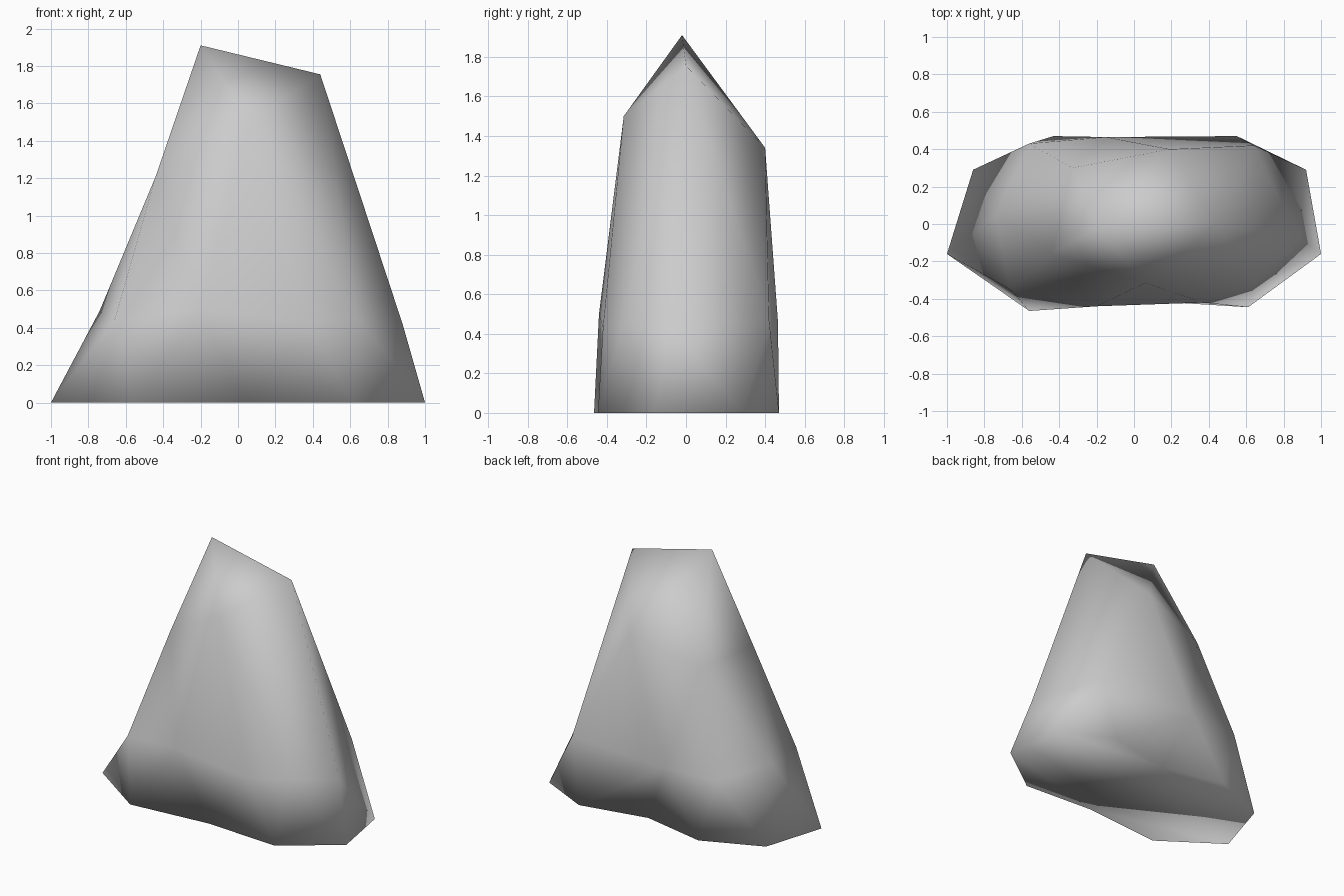
import bpy
import bmesh
from mathutils import Vector

if "Cube" in bpy.data.objects:
    bpy.data.objects.remove(bpy.data.objects["Cube"], do_unlink=True)

# Foot outline on the ground, with a shallow dent at front and back
foot = [(-1, -.16), (-.56, -.465), (.05, -.41), (.61, -.445), (1, -.16),
        (.92, .29), (.55, .47), (.05, .37), (-.43, .47), (-.86, .29)]
# Belt of corners low on the sides
belt = [(-.66, -.35, .44), (-.2, -.44, .5), (.37, -.42, .43), (.64, -.32, .45),
        (.88, -.07, .42), (.64, .42, .47), (-.15, .465, .46), (-.56, .43, .46),
        (-.74, .05, .49)]
# Shoulders and the sloping top ridge
shoulders = [(-.44, -.16, 1.21), (.06, -.315, 1.5), (.19, .4, 1.34), (-.33, .3, 1.18)]
ridge = [(-.2, -.02, 1.91), (.44, 0, 1.755)]
points = [Vector((x, y, 0)) for x, y in foot] + [Vector(p) for p in belt + shoulders + ridge]

# Wrap the corners with a skin found on a sphere, then move them to their true places
bm = bmesh.new()
centre = Vector((0, 0, .65))
corners = []
for p in points:
    d = p - centre
    corners.append(bm.verts.new(Vector((d.x, d.y * 2, d.z)).normalized()))
bmesh.ops.convex_hull(bm, input=corners)
for v, p in zip(corners, points):
    v.co = p
bmesh.ops.recalc_face_normals(bm, faces=bm.faces)
for f in bm.faces:
    f.smooth = True
mesh = bpy.data.meshes.new("rock")
bm.to_mesh(mesh)
bm.free()

# Plain grey stone
stone = bpy.data.materials.new("grey stone")
stone.use_nodes = True
colour = (.6, .6, .6, 1)
stone.diffuse_color = colour
stone.node_tree.nodes["Principled BSDF"].inputs["Base Color"].default_value = colour
mesh.materials.append(stone)
rock = bpy.data.objects.new("rock", mesh)
bpy.context.scene.collection.objects.link(rock)
